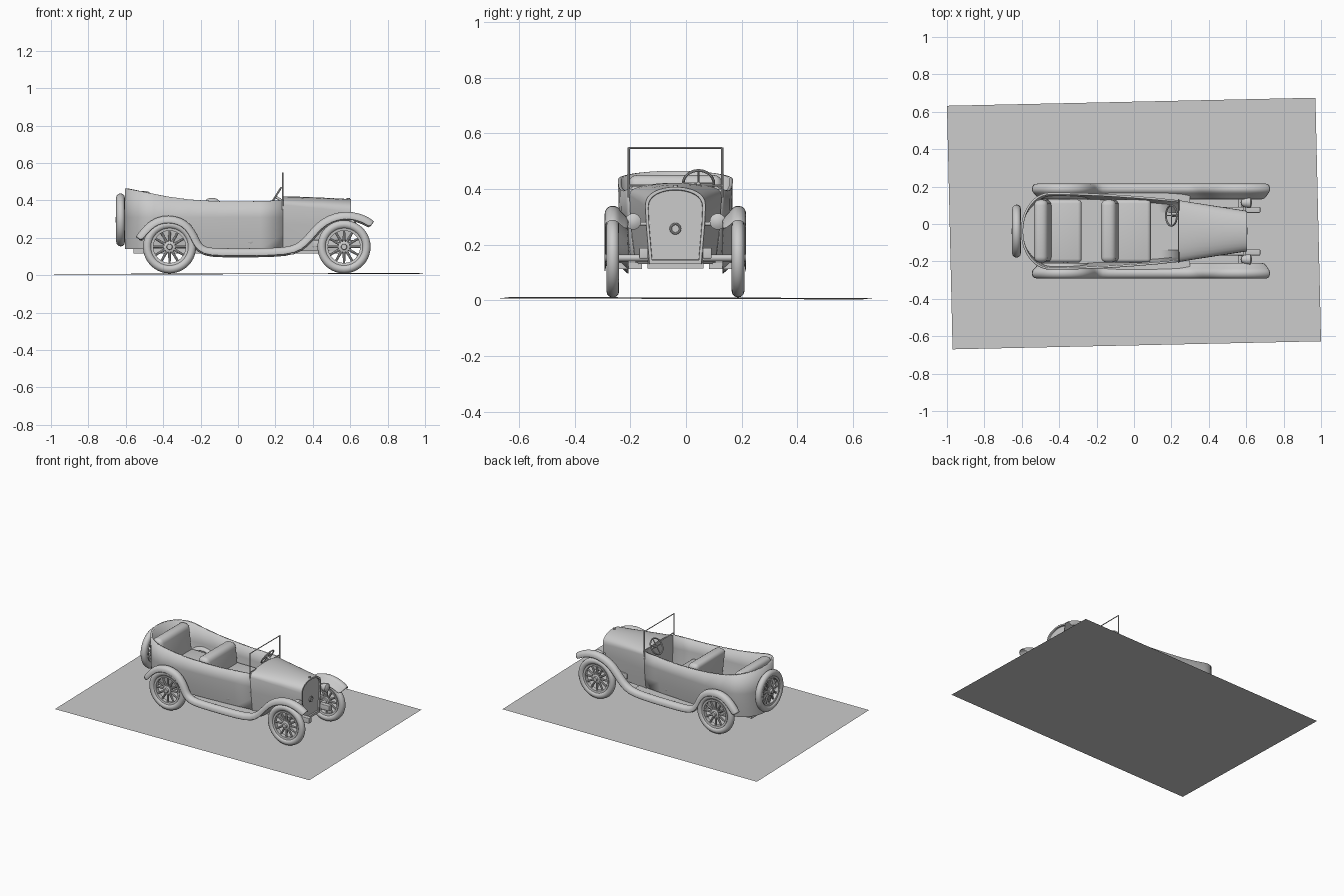
import bpy, bmesh
from math import sin, cos, pi, radians
from mathutils import Vector, Matrix

if "Cube" in bpy.data.objects:
    bpy.data.objects.remove(bpy.data.objects["Cube"])

CY = -0.038  # car centre line


def finish(name, bm, smooth=35):
    me = bpy.data.meshes.new(name)
    bmesh.ops.recalc_face_normals(bm, faces=bm.faces)
    bm.to_mesh(me)
    bm.free()
    ob = bpy.data.objects.new(name, me)
    bpy.context.collection.objects.link(ob)
    if smooth:
        bpy.ops.object.select_all(action='DESELECT')
        ob.select_set(True)
        bpy.context.view_layer.objects.active = ob
        bpy.ops.object.shade_smooth_by_angle(angle=radians(smooth))
    return ob


def loft(bm, rings, closed=False, caps=()):
    vs = [[bm.verts.new(p) for p in r] for r in rings]
    n = len(rings[0])
    for a, b in zip(vs, vs[1:]):
        for i in range(n if closed else n - 1):
            j = (i + 1) % n
            bm.faces.new((a[i], a[j], b[j], b[i]))
    for c in caps:
        bm.faces.new(vs[c])


def lathe(bm, profile, mat, n=32, closed=True):
    # profile of (radius, height) turned round local z
    rings = [[mat @ Vector((r * cos(2 * pi * i / n), r * sin(2 * pi * i / n), h)) for r, h in profile]
             for i in range(n)]
    loft(bm, rings + rings[:1], closed)
    bmesh.ops.remove_doubles(bm, verts=bm.verts, dist=1e-5)


def box(name, x, y, z, bevel=0.0):
    bm = bmesh.new()
    bmesh.ops.create_cube(bm, size=1)
    for v in bm.verts:
        v.co = Vector([(r[0] + r[1]) / 2 + c * (r[1] - r[0]) for c, r in zip(v.co, (x, y, z))])
        v.co.y += CY
    if bevel:
        bmesh.ops.bevel(bm, geom=bm.edges[:], offset=bevel, segments=4, profile=0.5, affect='EDGES')
    return finish(name, bm)


def rod(name, a, b, r, n=12):
    bm = bmesh.new()
    a, b = Vector(a), Vector(b)
    d = b - a
    mat = Matrix.Translation((a + b) / 2 + Vector((0, CY, 0))) @ d.to_track_quat('Z', 'Y').to_matrix().to_4x4()
    bmesh.ops.create_cone(bm, cap_ends=True, segments=n, radius1=r, radius2=r, depth=d.length, matrix=mat)
    return finish(name, bm)


def circle(r, cr, n=12, sq=1.0):
    return [(r + cr * cos(2 * pi * i / n), cr * sq * sin(2 * pi * i / n)) for i in range(n)]


def interp(table, x):
    for (x0, v0), (x1, v1) in zip(table, table[1:]):
        if x0 <= x <= x1:
            return v0 + (v1 - v0) * (x - x0) / (x1 - x0)
    return table[0][1] if x < table[0][0] else table[-1][1]


# sloping ground sheet
bm = bmesh.new()
bm.faces.new([bm.verts.new(p) for p in
              ((-1, .632, .003), (-.97, -.67, .007), (1, -.627, .012), (.97, .675, .008))])
finish("ground_sheet", bm, 0)


# wheels: tyre, rim, spokes and hub
def wheel(name, loc, axis):
    mat = Matrix.Translation(Vector(loc) + Vector((0, CY, 0))) @ Vector(axis).to_track_quat('Z', 'Y').to_matrix().to_4x4()
    bm = bmesh.new()
    lathe(bm, circle(.119, .023), mat, 40)
    finish(name + "_tyre", bm)
    bm = bmesh.new()
    lathe(bm, [(.086, -.014), (.1, -.016), (.1, .016), (.086, .014)], mat, 40)
    lathe(bm, [(0, -.02), (.026, -.02), (.03, .012), (.016, .016), (.014, .028), (0, .028)], mat, 20, False)
    for i in range(12):
        rot = Matrix.Rotation(2 * pi * i / 12, 4, 'Z') @ Matrix.Translation((.057, 0, 0)) @ Matrix.Rotation(pi / 2, 4, 'Y')
        bmesh.ops.create_cone(bm, cap_ends=True, segments=8, radius1=.008, radius2=.006, depth=.066, matrix=mat @ rot)
    finish(name + "_spokes", bm)


for s, side in ((1, "left"), (-1, "right")):
    for x, end in ((-.366, "rear"), (.567, "front")):
        wheel(f"{end}_{side}_wheel", (x, s * .225, .152), (0, s, 0))
wheel("spare_wheel", (-.628, 0, .296), (-1, 0, 0))
for x, end in ((-.366, "rear"), (.567, "front")):
    rod(end + "_axle", (x, -.21, .152), (x, .21, .152), .012)

# open body tub with rounded tail
tops = [(-.605, .465), (-.45, .435), (-.35, .415), (-.2, .398), (0, .393), (.24, .4)]
side = [(.24, .165), (.12, .178), (0, .188), (-.13, .197), (-.26, .203), (-.38, .206)]
side += [(-.45 - .155 * sin(a * pi / 20), .206 * cos(a * pi / 20)) for a in range(0, 11)]
outline = side + [(x, -w) for x, w in side[-2::-1]]
bm = bmesh.new()
rings = [[(x, CY + w * k, z) for x, w in outline] for k, z in ((.88, .14), (.95, .22), (.99, .31))]
rings.append([(x, CY + w, interp(tops, x)) for x, w in outline])
loft(bm, rings, False, (0,))
tub = finish("body_tub", bm)
m = tub.modifiers.new("thickness", 'SOLIDIFY')
m.thickness, m.offset = .012, -1


# hood and cowl, tapering to the radiator
def hood_ring(x, w, shoulder, top, low=.13, n=16):
    arch = [(x, CY + w * cos(pi * i / n), shoulder + (top - shoulder) * sin(pi * i / n) ** .8) for i in range(n + 1)]
    return [(x, CY + w * .86, low), (x, CY + w * .97, .27)] + arch + [(x, CY - w * .97, .27), (x, CY - w * .86, low)]


bm = bmesh.new()
loft(bm, [hood_ring(.235, .166, .378, .422), hood_ring(.3, .155, .371, .421), hood_ring(.45, .132, .356, .415),
          hood_ring(.605, .108, .338, .407), hood_ring(.605, .098, .332, .397, .145),
          hood_ring(.595, .097, .331, .395, .146)], True, (0, -1))
finish("hood_and_radiator", bm)
bm = bmesh.new()
lathe(bm, circle(.017, .004, 8), Matrix.Translation((.602, CY, .257)) @ Matrix.Rotation(pi / 2, 4, 'Y'), 24)
finish("crank_ring", bm)
rod("radiator_cap", (.59, 0, .4), (.59, 0, .414), .009)

# chassis
box("chassis", (-.56, .58), (-.1, .1), (.115, .15))
for s, sd in ((1, "left"), (-1, "right")):
    box(sd + "_frame_horn", (.4, .675), sorted((s * .098, s * .13)), (.15, .188), .004)

# fenders and running boards swept along one side profile
path = [(.73, .287), (.685, .32), (.61, .341), (.55, .34), (.485, .322), (.42, .283), (.365, .215), (.32, .168),
        (.26, .148), (.1, .144), (-.1, .144), (-.175, .148), (-.2, .175), (-.215, .215), (-.25, .272), (-.3, .308),
        (-.37, .323), (-.44, .311), (-.5, .27), (-.55, .203)]
section = [(.168, -.05), (.198, -.022), (.208, -.006), (.225, 0), (.242, -.006), (.252, -.018), (.253, -.042)]
for s, sd in ((1, "left"), (-1, "right")):
    bm = bmesh.new()
    rings = []
    for i, p in enumerate(path):
        a, b = Vector(path[max(i - 1, 0)]), Vector(path[min(i + 1, len(path) - 1)])
        t = (b - a).normalized()
        rings.append([(p[0] + t.y * o, CY + s * y, p[1] - t.x * o) for y, o in section])
    loft(bm, rings)
    ob = finish(sd + "_fenders_and_running_board", bm, 60)
    m = ob.modifiers.new("thickness", 'SOLIDIFY')
    m.thickness, m.offset = .004, 0
    ob.modifiers.new("smooth", 'SUBSURF').levels = 1
    # apron between board and body
    box(sd + "_apron", (-.19, .3), sorted((s * .12, s * .235)), (.112, .135))

# headlamps
for s, sd in ((1, "left"), (-1, "right")):
    bm = bmesh.new()
    mat = Matrix.Translation((.58, CY + s * .152, .283)) @ Matrix.Rotation(pi / 2, 4, 'Y')
    lathe(bm, [(0, -.01), (.014, -.006), (.024, .01), (.029, .034), (.029, .042), (.025, .044), (.015, .049), (0, .051)],
          mat, 24, False)
    finish(sd + "_headlamp", bm)
    rod(sd + "_lamp_bracket", (.59, s * .09, .275), (.59, s * .15, .275), .007)

# seats
for name, x0, x1, x2, top, w in (("front", -.166, -.085, .09, .413, .168), ("rear", -.52, -.445, -.28, .45, .168)):
    box(name + "_seat_cushion", (x1 - .03, x2), (-w, w), (.16, .275), .02)
    back = box(name + "_seat_back", (x0, x1), (-w, w), (.16, top), .03)
    for v in back.data.vertices:  # lean backwards
        v.co.x += (.3 - v.co.z) * .12

# windshield frame
for s, sd in ((1, "left"), (-1, "right")):
    rod(sd + "_windshield_post", (.238, s * .168, .37), (.238, s * .168, .549), .004, 8)
rod("windshield_top_bar", (.238, -.168, .547), (.238, .168, .547), .003, 8)
rod("windshield_bottom_bar", (.238, -.168, .412), (.238, .168, .412), .004, 8)

# steering wheel and column
axis = Vector((-.845, 0, .535))
c = Vector((.2, .083, .42))
bm = bmesh.new()
mat = Matrix.Translation(c + Vector((0, CY, 0))) @ axis.to_track_quat('Z', 'Y').to_matrix().to_4x4()
lathe(bm, circle(.055, .005, 8), mat, 32)
for k in range(2):
    bmesh.ops.create_cone(bm, cap_ends=True, segments=6, radius1=.0035, radius2=.0035, depth=.11,
                          matrix=mat @ Matrix.Rotation(k * pi / 2, 4, 'Z') @ Matrix.Rotation(pi / 2, 4, 'Y'))
finish("steering_wheel", bm)
rod("steering_column", c, c - axis * .15, .007)
